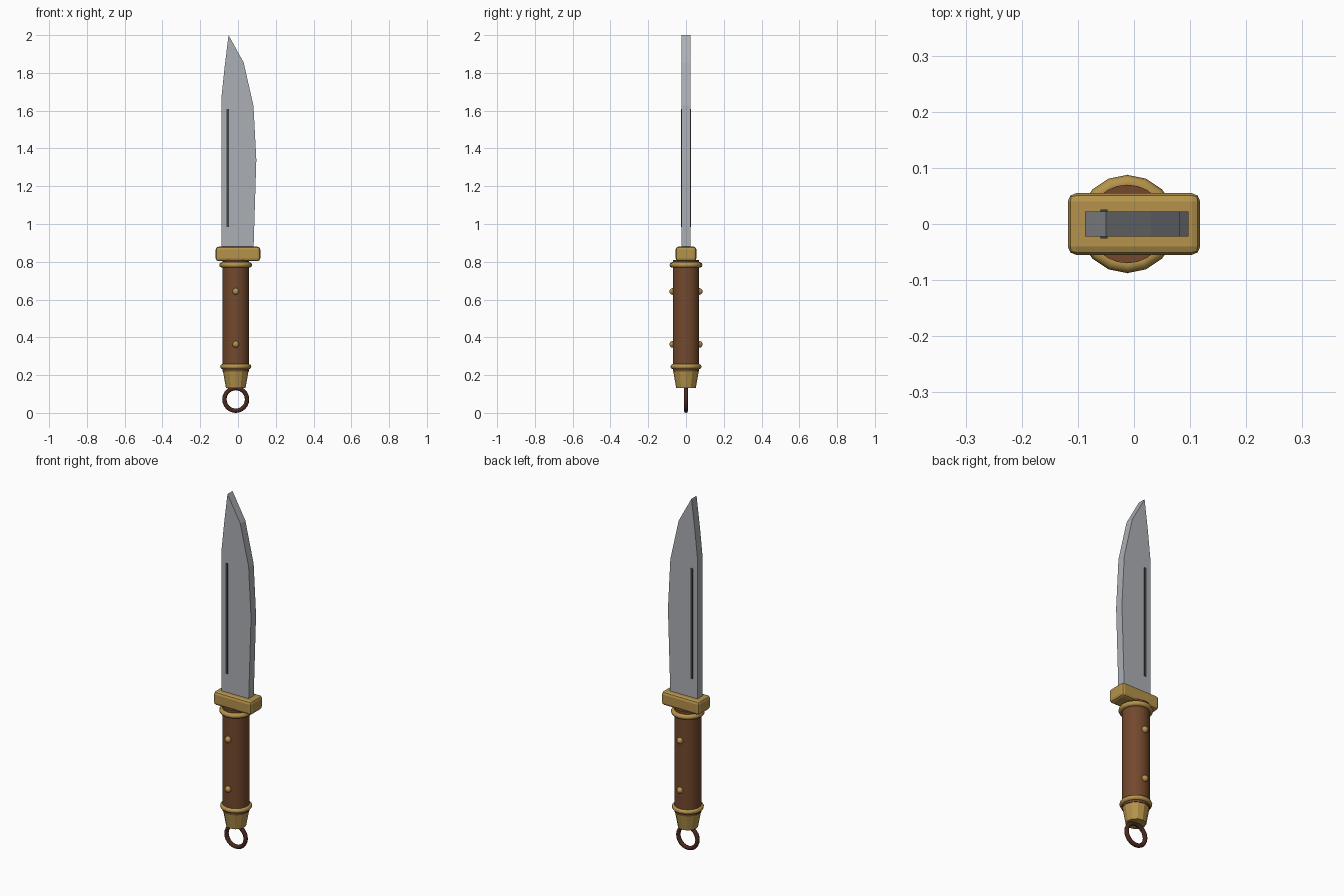
import bpy, bmesh, math

if "Cube" in bpy.data.objects:
    bpy.data.objects.remove(bpy.data.objects["Cube"])

AXIS = -0.012  # x of the handle axis


def mat(name, r, g, b):
    m = bpy.data.materials.new(name)
    m.diffuse_color = (r, g, b, 1)
    m.use_nodes = True
    m.node_tree.nodes["Principled BSDF"].inputs["Base Color"].default_value = m.diffuse_color
    return m


STEEL = mat("steel", 0.41, 0.43, 0.46)
DARK = mat("dark steel", 0.05, 0.054, 0.06)
BRASS = mat("brass", 0.46, 0.29, 0.07)
WOOD = mat("brown wood", 0.17, 0.065, 0.026)
LEATHER = mat("dark leather", 0.07, 0.022, 0.014)


def finish(name, material, smooth=None):
    ob = bpy.context.object
    ob.name = name
    ob.data.materials.append(material)
    if smooth:
        bpy.ops.object.shade_smooth_by_angle(angle=math.radians(smooth))
    return ob


def box(name, lo, hi, material, bevel=0):
    bpy.ops.mesh.primitive_cube_add(size=1, location=[(a + b) / 2 for a, b in zip(lo, hi)])
    bpy.context.object.scale = [b - a for a, b in zip(lo, hi)]
    bpy.ops.object.transform_apply(location=False, rotation=False, scale=True)
    ob = finish(name, material)
    if bevel:
        m = ob.modifiers.new("bevel", 'BEVEL')
        m.width, m.segments = bevel, 2
    return ob


def cone(name, r1, r2, z1, z2, sides, material, smooth=None):
    bpy.ops.mesh.primitive_cone_add(vertices=sides, radius1=r1, radius2=r2, depth=z2 - z1,
                                    location=(AXIS, 0, (z1 + z2) / 2))
    return finish(name, material, smooth)


def torus(name, major, minor, z, segs, material, rot=0):
    bpy.ops.mesh.primitive_torus_add(major_radius=major, minor_radius=minor, major_segments=segs,
                                     minor_segments=8, location=(AXIS, 0, z), rotation=(rot, 0, 0))
    return finish(name, material, 50)


# Blade: flat outline extruded through its thickness
outline = [(-0.087, 0.86), (0.082, 0.86), (0.097, 1.34), (0.082, 1.625),
           (0.03, 1.855), (-0.05, 2.0), (-0.071, 1.83), (-0.087, 1.675)]
T = 0.0225
bm = bmesh.new()
face = bm.faces.new([bm.verts.new((x, -T, z)) for x, z in outline])
ext = bmesh.ops.extrude_face_region(bm, geom=[face])
bmesh.ops.translate(bm, vec=(0, 2 * T, 0),
                    verts=[v for v in ext["geom"] if isinstance(v, bmesh.types.BMVert)])
bmesh.ops.recalc_face_normals(bm, faces=bm.faces)
mesh = bpy.data.meshes.new("blade")
bm.to_mesh(mesh)
bm.free()
blade = bpy.data.objects.new("blade", mesh)
mesh.materials.append(STEEL)
bpy.context.collection.objects.link(blade)

# Dark groove strips on both blade faces
for side, s in (("front", -1), ("back", 1)):
    y0, y1 = sorted((s * 0.019, s * 0.0255))
    box(side + "_groove", (-0.06, y0, 0.985), (-0.047, y1, 1.608), DARK)

# Guard
box("guard", (-0.118, -0.055, 0.803), (0.118, 0.055, 0.88), BRASS, 0.015)

# Handle with collars and tapered pommel
cone("handle", 0.07, 0.07, 0.22, 0.81, 24, WOOD, 30)
torus("upper_collar", 0.073, 0.0145, 0.783, 16, BRASS)
torus("lower_collar", 0.069, 0.0135, 0.245, 16, BRASS)
cone("pommel", 0.052, 0.072, 0.133, 0.245, 12, BRASS)

# Lanyard ring
torus("lanyard_ring", 0.06, 0.0115, 0.0715, 24, LEATHER, math.pi / 2)

# Rivets on front and back of the handle
for z in (0.363, 0.643):
    for side, y in (("front", -0.07), ("back", 0.07)):
        bpy.ops.mesh.primitive_uv_sphere_add(segments=10, ring_count=6, radius=0.018,
                                             location=(AXIS, y, z))
        finish(side + "_rivet", BRASS, 50)
